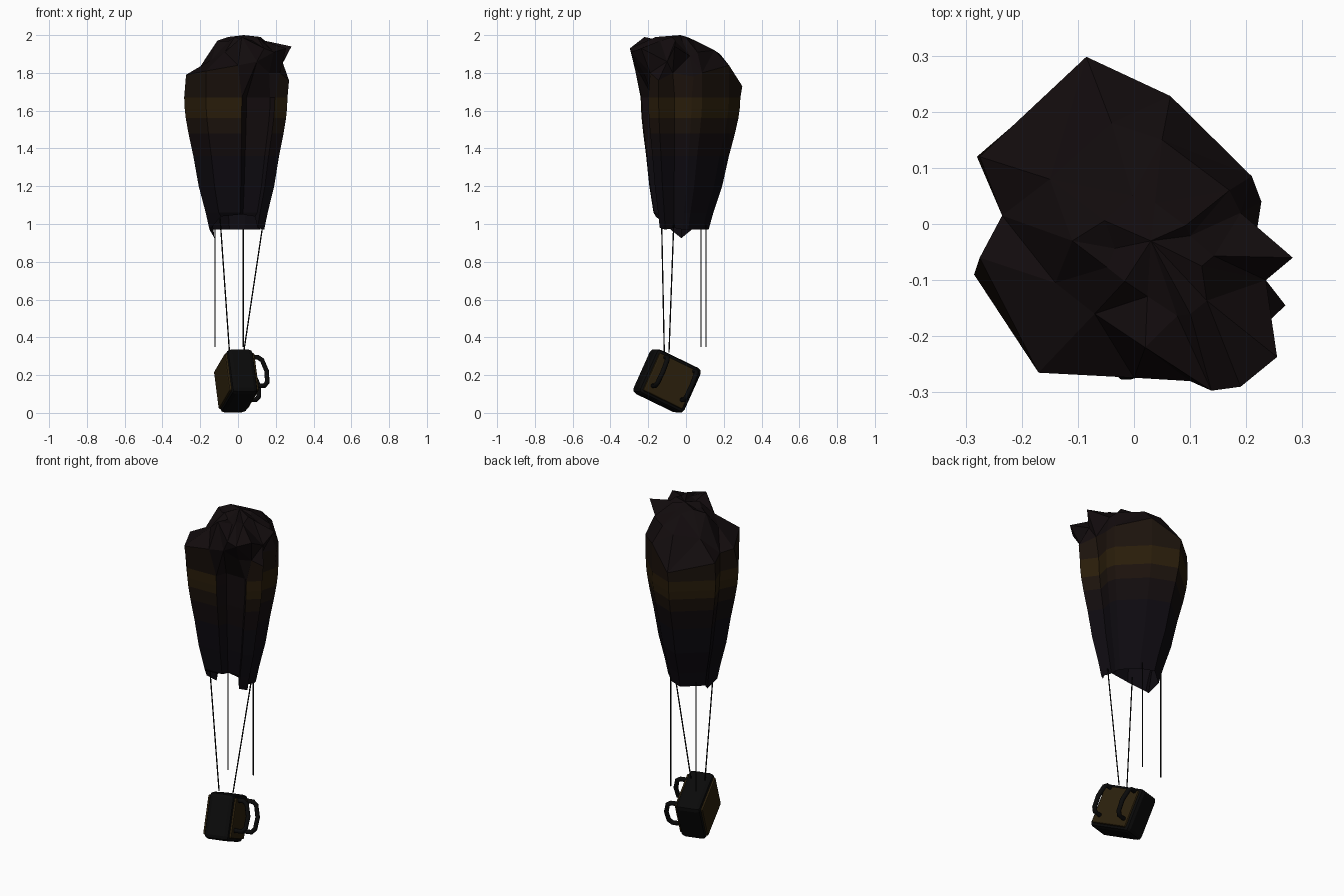
import bpy, bmesh, math
from mathutils import Matrix

if "Cube" in bpy.data.objects:
    bpy.data.objects.remove(bpy.data.objects["Cube"])


def material(name, rgb):
    m = bpy.data.materials.new(name)
    m.diffuse_color = (*rgb, 1)
    m.use_nodes = True
    m.node_tree.nodes["Principled BSDF"].inputs["Base Color"].default_value = m.diffuse_color
    return m


CLOTH = material("dark_cloth", (0.006, 0.0035, 0.004))
LOWER = material("lower_cloth", (0.004, 0.003, 0.005))
BAND = material("ochre_band", (0.022, 0.012, 0.003))
FADE = material("faded_band", (0.011, 0.006, 0.0035))
RUBBER = material("dark_trim", (0.003, 0.003, 0.003))
PANEL = material("ochre_panel", (0.025, 0.015, 0.004))


def add_mesh(name, bm, mats):
    me = bpy.data.meshes.new(name)
    bm.to_mesh(me)
    bm.free()
    for m in mats:
        me.materials.append(m)
    ob = bpy.data.objects.new(name, me)
    bpy.context.collection.objects.link(ob)
    return ob


# Envelope: folded outline at the widest height, counter-clockwise from the right lobe
OUTLINE = [(.262, -.145), (.2, -.06), (.222, .03), (.208, .085), (.065, .228),
           (-.085, .288), (-.28, .12), (-.235, .015), (-.285, -.09), (-.17, -.24),
           (.02, -.235), (.045, -.175), (.17, -.175), (.195, -.2)]
HEM = [.97, .98, .97, .97, .97, .97, .97, .925, .97, 1.04, 1.05, 1.05, 1.04, .98]
LEVELS = [(1.06, .6), (1.2, .73), (1.36, .83), (1.48, .92), (1.56, .97), (1.61, .99),
          (1.67, 1)]
SHOULDER = [(.27, -.145, 1.76), (.21, -.07, 1.8), (.227, .04, 1.78), (.21, .085, 1.8),
            (.065, .228, 1.84), (-.085, .298, 1.73), (-.275, .12, 1.77),
            (-.235, .015, 1.78), (-.275, -.06, 1.79), (-.17, -.265, 1.81),
            (0, -.274, 1.84), (.1, -.28, 1.86), (.165, -.225, 1.8), (.222, -.19, 1.8)]
CREST = [(.235, -.1, 1.86), (.283, -.06, 1.94), (.19, .02, 1.89), (.17, .06, 1.91),
         (.05, .15, 1.92), (-.04, .18, 1.9), (-.15, .08, 1.87), (-.11, -.03, 1.97),
         (-.14, -.105, 1.87), (-.07, -.16, 1.91), (.02, -.22, 1.99),
         (.138, -.297, 1.93), (.19, -.29, 1.91), (.255, -.237, 1.93)]


def scaled(s, heights):
    return [(x * s, y * s - (1 - s) * .07, z) for (x, y), z in zip(OUTLINE, heights)]


rings = [scaled(.53, HEM)]
rings += [scaled(s, [z] * 14) for z, s in LEVELS]
rings += [SHOULDER, CREST]
# Crumpled crown inside the crest
rings.append([(x * .45 + .015, y * .45 - .03, 1.99 if i % 3 == 0 else 1.97)
              for i, (x, y, z) in enumerate(CREST)])

bm = bmesh.new()
vr = [[bm.verts.new(p) for p in ring] for ring in rings]
for lo, hi in zip(vr, vr[1:]):
    for i in range(14):
        j = (i + 1) % 14
        f = bm.faces.new((lo[i], lo[j], hi[j], hi[i]))
        z = f.calc_center_median().z
        groove = i in (10, 11, 12)
        f.material_index = 1 if z < 1.3 else 0
        if not groove and 1.5 < z < 1.79:
            f.material_index = 2 if 1.57 < z < 1.66 else 3
apex = bm.verts.new((.03, -.03, 2.0))
for i in range(14):
    bm.faces.new((vr[-1][i], vr[-1][(i + 1) % 14], apex))
bmesh.ops.triangulate(bm, faces=[f for f in bm.faces if f.calc_center_median().z > 1.75])
bmesh.ops.recalc_face_normals(bm, faces=bm.faces)
add_mesh("balloon_envelope", bm, [CLOTH, LOWER, BAND, FADE])


# Tubes for ropes and handles
def tube(name, points, radius, matrix=Matrix(), res=1):
    cu = bpy.data.curves.new(name, 'CURVE')
    cu.dimensions = '3D'
    cu.bevel_depth = radius
    cu.bevel_resolution = res
    cu.use_fill_caps = True
    sp = cu.splines.new('POLY')
    sp.points.add(len(points) - 1)
    for p, co in zip(sp.points, points):
        p.co = (*co, 1)
    cu.materials.append(RUBBER)
    ob = bpy.data.objects.new(name, cu)
    ob.matrix_world = matrix
    bpy.context.collection.objects.link(ob)


# Ropes: two taut, two hanging loose
tube("taut_rope_left", [(-.045, -.115, .32), (-.097, -.13, 1.06)], .0035)
tube("taut_rope_right", [(.03, -.09, .32), (.132, -.065, 1.0)], .0035)
tube("loose_rope_left", [(-.122, .08, .35), (-.122, .08, 1.0)], .0035)
tube("loose_rope_back", [(.028, .105, .35), (.028, .105, 1.0)], .0035)

# Tilted pack with bevelled body and side panels
POSE = (Matrix.Translation((-.008, -.1, .169)) @ Matrix.Rotation(math.radians(16), 4, 'Z')
        @ Matrix.Rotation(math.radians(-25), 4, 'X'))


def box(name, centre, size, bevel, mat):
    bm = bmesh.new()
    bmesh.ops.create_cube(bm, size=1)
    bmesh.ops.scale(bm, vec=size, verts=bm.verts)
    bmesh.ops.translate(bm, vec=centre, verts=bm.verts)
    bmesh.ops.bevel(bm, geom=bm.edges[:], offset=bevel, segments=2, profile=.5,
                    affect='EDGES')
    ob = add_mesh(name, bm, [mat])
    ob.matrix_world = POSE


box("pack_body", (0, 0, 0), (.146, .278, .258), .025, RUBBER)
for side, label in ((-1, "left"), (1, "right")):
    box("pack_panel_" + label, (side * .07, 0, 0), (.024, .24, .22), .008, PANEL)

# Two carrying handles on the right face
for y, label in ((-.08, "front"), (.095, "back")):
    path = [(.065, y, .1), (.11, y, .1), (.13, y, .085),
            (.148, y, .02), (.143, y, -.045), (.125, y, -.065), (.065, y, -.065)]
    tube("handle_" + label, path, .013, POSE, 2)
